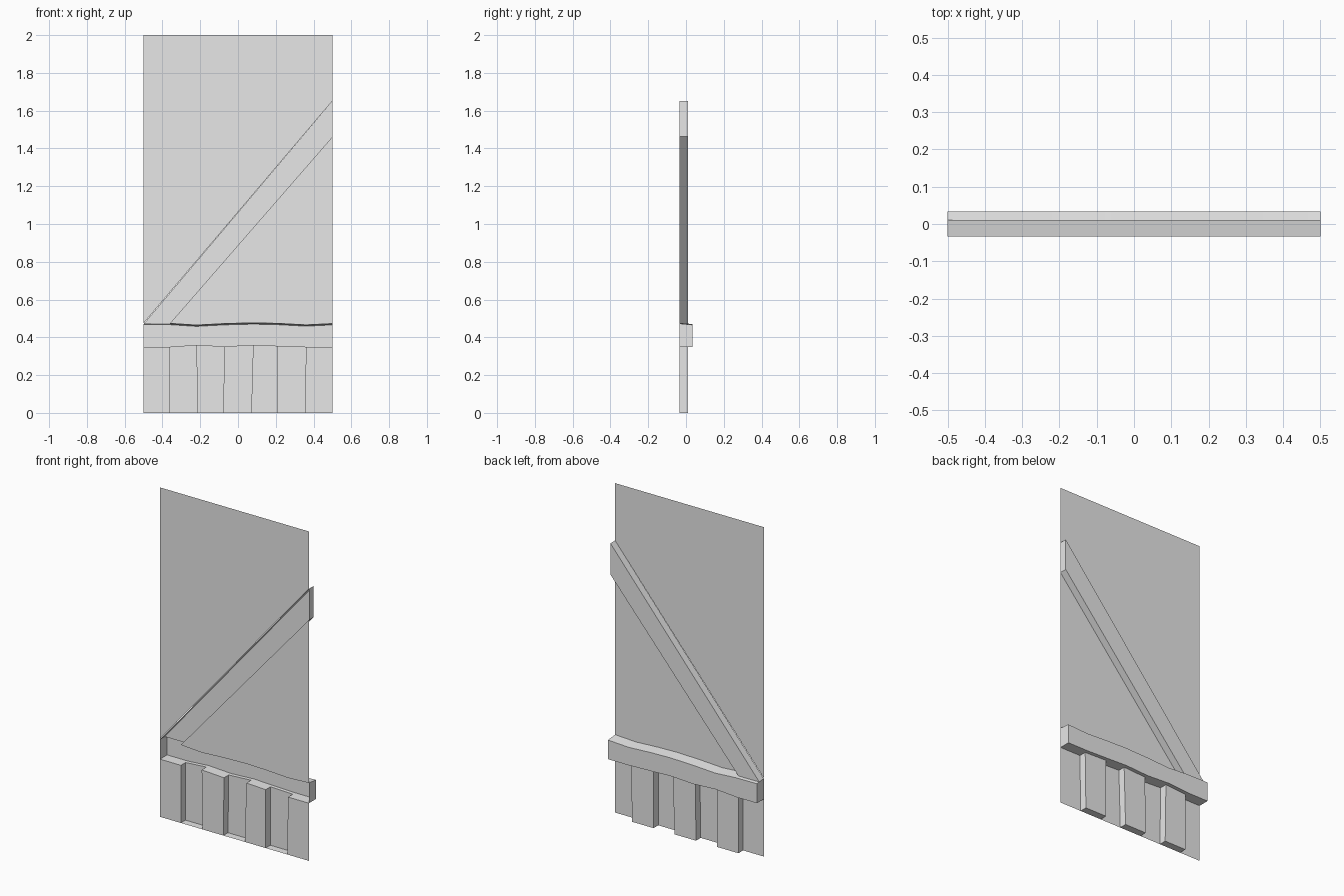
import bpy
import bmesh
from mathutils import Vector

if "Cube" in bpy.data.objects:
    bpy.data.objects.remove(bpy.data.objects["Cube"])

# Depth layers of the open-backed relief, which faces +y
BACK, MID, OUT = -0.034, 0.011, 0.034
SLOPE = 0.007  # fall of the rail's top from wall to outer edge

grey = bpy.data.materials.new("plain_grey")
grey.use_nodes = True
colour = (0.8, 0.8, 0.8, 1)
grey.diffuse_color = colour
grey.node_tree.nodes["Principled BSDF"].inputs["Base Color"].default_value = colour


def relief(name, outline, depth, walls=None, lift=lambda p, base: 0):
    """Flat face from an x-z outline, with side walls back to a base depth
    along the chosen edges (edge index -> base depth)."""
    bm = bmesh.new()
    face = [bm.verts.new((x, depth, z)) for x, z in outline]
    bm.faces.new(face[::-1])
    for i, base in (walls or {}).items():
        p, q = face[i], face[(i + 1) % len(face)]
        behind = [bm.verts.new((v.co.x, base, v.co.z + lift(v.co, base)))
                  for v in (p, q)]
        bm.faces.new((behind[0], p, q, behind[1]))
    bmesh.ops.remove_doubles(bm, verts=bm.verts, dist=0.0001)
    mesh = bpy.data.meshes.new(name)
    bm.to_mesh(mesh)
    bm.free()
    mesh.materials.append(grey)
    obj = bpy.data.objects.new(name, mesh)
    bpy.context.collection.objects.link(obj)
    return obj


# Shared joints: board seams and the wavy edges of the rail
seams = [-0.5, -0.36, -0.22, -0.07, 0.08, 0.21, 0.36, 0.5]
foot_seams = [-0.5, -0.36, -0.215, -0.075, 0.07, 0.21, 0.355, 0.5]
rail_low = list(zip(seams, [0.35, 0.35, 0.36, 0.352, 0.36, 0.355, 0.35, 0.35]))
rail_top = list(zip(seams, [0.468, 0.467, 0.458, 0.466, 0.47, 0.467, 0.459, 0.466]))
boards = len(seams) - 1


def rail_lift(p, base):
    return SLOPE * (OUT - base) / (OUT - BACK) if p.z > 0.4 else 0


def at_rail(i, base):
    x, z = rail_top[i]
    return x, z + rail_lift(Vector((x, 0, z)), base)


# Horizontal rail, whose walls stop at whatever surface they meet
walls = {i: MID if i % 2 else BACK for i in range(boards)}
walls[boards] = BACK
walls.update({boards + 1 + i: BACK for i in range(boards)})
walls[2 * boards] = MID
walls[2 * boards + 1] = BACK
rail = relief("rail", rail_low + rail_top[::-1], OUT, walls, rail_lift)

# Lower boards, alternately raised and recessed
for i in range(boards):
    outline = [(foot_seams[i], 0), (foot_seams[i + 1], 0),
               rail_low[i + 1], rail_low[i]]
    if i % 2:
        relief(f"raised_board_{i}", outline, MID, {0: BACK, 1: BACK, 3: BACK})
    else:
        relief(f"recessed_board_{i}", outline, BACK)

# Diagonal brace
brace_high, brace_low = (0.5, 1.652), (0.5, 1.462)
relief("diagonal_brace",
       [at_rail(0, MID), at_rail(1, MID), brace_low, brace_high],
       MID, {1: BACK, 2: BACK, 3: BACK})

# Wall panels above and below the brace
relief("upper_panel", [at_rail(0, BACK), brace_high, (0.5, 2), (-0.5, 2)], BACK)
relief("lower_panel",
       [at_rail(i, BACK) for i in range(1, boards + 1)] + [brace_low], BACK)

# Soft shading along the wavy rail only
bpy.ops.object.select_all(action='DESELECT')
rail.select_set(True)
bpy.context.view_layer.objects.active = rail
bpy.ops.object.shade_smooth_by_angle()
